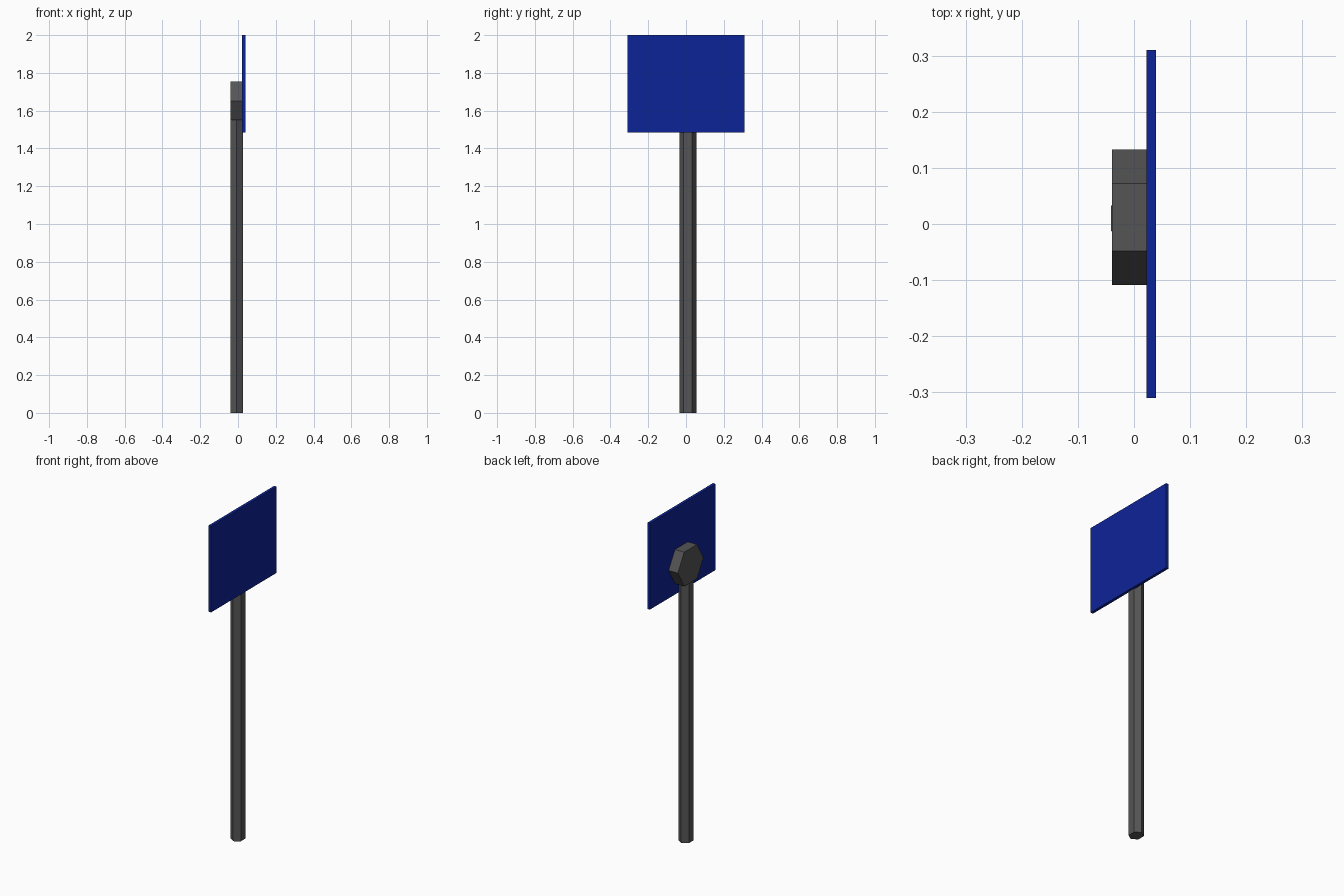
import bpy, bmesh, math
from mathutils import Vector

if "Cube" in bpy.data.objects:
    bpy.data.objects.remove(bpy.data.objects["Cube"])


def material(name, rgb):
    m = bpy.data.materials.new(name)
    m.diffuse_color = (*rgb, 1)
    m.use_nodes = True
    m.node_tree.nodes["Principled BSDF"].inputs["Base Color"].default_value = m.diffuse_color
    return m


def add_object(name, bm, mat):
    bmesh.ops.recalc_face_normals(bm, faces=bm.faces)
    me = bpy.data.meshes.new(name)
    bm.to_mesh(me)
    bm.free()
    me.materials.append(mat)
    ob = bpy.data.objects.new(name, me)
    bpy.context.collection.objects.link(ob)
    return ob


def prism(name, points, extrude, mat):
    """Extrude a closed flat profile along a vector."""
    bm = bmesh.new()
    face = bm.faces.new([bm.verts.new(p) for p in points])
    ext = bmesh.ops.extrude_face_region(bm, geom=[face], use_keep_orig=True)
    moved = [v for v in ext["geom"] if isinstance(v, bmesh.types.BMVert)]
    bmesh.ops.translate(bm, verts=moved, vec=Vector(extrude))
    return add_object(name, bm, mat)


def hexagon(r, squash=1.0):
    """Hexagon with corners on the first axis."""
    return [(r * math.cos(math.radians(60 * i)),
             r * squash * math.sin(math.radians(60 * i))) for i in range(6)]


metal = material("dark_metal", (0.09, 0.09, 0.09))
blue = material("sign_blue", (0.004, 0.017, 0.31))
CY = 0.012  # post axis in y

# Six-sided post, slightly flattened front to back of the panel
prism("post", [(-0.007 + b, CY - 0.002 + a, 0) for a, b in hexagon(0.045, 0.872)],
      (0, 0, 1.55), metal)

# Six-sided mounting bracket behind the panel
prism("mounting_bracket", [(-0.039, CY + a, 1.652 + b) for a, b in hexagon(0.121, 0.975)],
      (0.061, 0, 0), metal)

# Rectangular sign panel
prism("sign_panel", [(0.022, y, z) for y, z in
                     ((-0.31, 1.485), (0.31, 1.485), (0.31, 2), (-0.31, 2))],
      (0.017, 0, 0), blue)
